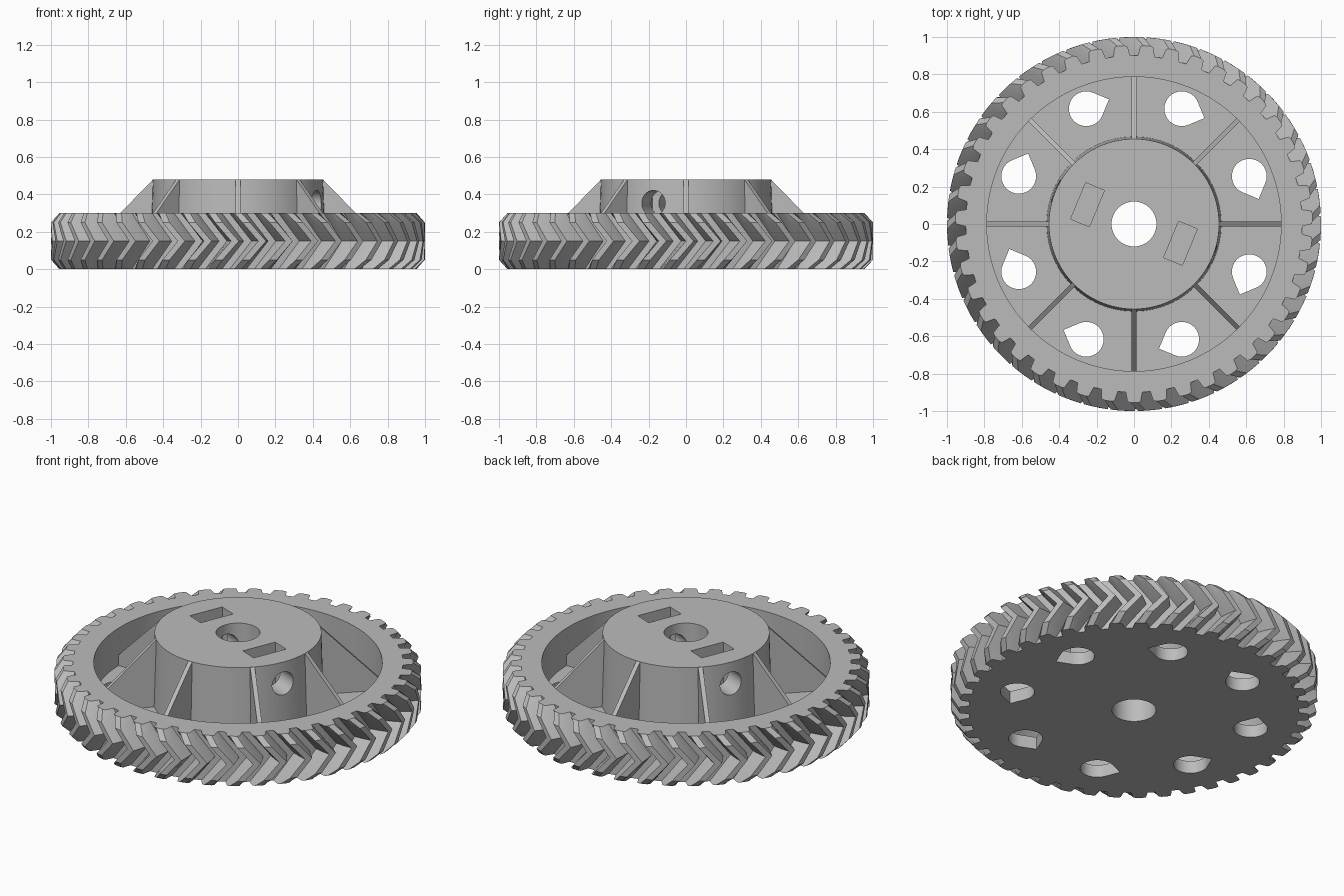
import bpy, bmesh
from math import sin, cos, pi, radians
from mathutils import Matrix

cube = bpy.data.objects.get("Cube")
if cube:
    bpy.data.objects.remove(cube, do_unlink=True)

TEETH = 43
PITCH = 2 * pi / TEETH
TWIST = 0.13
RIM_H, HUB_H, FLOOR = 0.30, 0.48, 0.075
SCREW_ANGLES = (radians(-22.5), radians(157.5))

grey = bpy.data.materials.new("plain_grey")
grey.use_nodes = True
grey.diffuse_color = (0.5, 0.5, 0.5, 1)
grey.node_tree.nodes["Principled BSDF"].inputs["Base Color"].default_value = (0.5, 0.5, 0.5, 1)


def loft(bm, rings, matrix=Matrix()):
    """Closed solid through rings of matching points."""
    layers = [[bm.verts.new(matrix @ Matrix.Translation(p).translation) for p in r] for r in rings]
    n = len(layers[0])
    for low, high in zip(layers, layers[1:]):
        for i in range(n):
            j = (i + 1) % n
            bm.faces.new((low[i], low[j], high[j], high[i]))
    bm.faces.new(layers[0][::-1])
    bm.faces.new(layers[-1])


def prism(bm, outline, z0, z1, matrix=Matrix()):
    loft(bm, [[(x, y, z) for x, y in outline] for z in (z0, z1)], matrix)


def circle(r, n=96):
    return [(r * cos(2 * pi * i / n), r * sin(2 * pi * i / n)) for i in range(n)]


def finish(name, bm):
    bmesh.ops.recalc_face_normals(bm, faces=bm.faces)
    mesh = bpy.data.meshes.new(name)
    bm.to_mesh(mesh)
    bm.free()
    mesh.materials.append(grey)
    obj = bpy.data.objects.new(name, mesh)
    bpy.context.collection.objects.link(obj)
    return obj


def activate(obj):
    bpy.ops.object.select_all(action='DESELECT')
    obj.select_set(True)
    bpy.context.view_layer.objects.active = obj


def cut(obj, bm):
    """Subtract the solid in bm from obj."""
    cutter = finish("cutter", bm)
    cutter.hide_render = True
    mod = obj.modifiers.new("cut", 'BOOLEAN')
    mod.operation, mod.solver, mod.object = 'DIFFERENCE', 'EXACT', cutter
    activate(obj)
    bpy.ops.object.modifier_apply(modifier=mod.name)
    bpy.data.objects.remove(cutter, do_unlink=True)


def cut_prism(obj, outline, z0, z1, matrix=Matrix()):
    bm = bmesh.new()
    prism(bm, outline, z0, z1, matrix)
    cut(obj, bm)


# Herringbone toothed rim, tooth tips chamfered at both ends
half_tooth = [(0.90, 0.34), (0.95, 0.25), (1.0, 0.14)]
profile = [(r, -f) for r, f in half_tooth] + [(r, f) for r, f in reversed(half_tooth)]


def gear_ring(z, limit):
    turn = -pi / 2 + TWIST * (1 - abs(z - RIM_H / 2) / (RIM_H / 2))
    ring = []
    for t in range(TEETH):
        for r, f in profile:
            a = turn + (t + f) * PITCH
            r = min(r, limit)
            ring.append((r * cos(a), r * sin(a), z))
    return ring


bm = bmesh.new()
loft(bm, [gear_ring(z, lim) for z, lim in
          ((0, 0.955), (0.05, 1), (RIM_H / 2, 1), (RIM_H - 0.05, 1), (RIM_H, 0.955))])
gear = finish("toothed_wheel", bm)

# Recess, shaft bore and eight teardrop holes in the web
cut_prism(gear, circle(0.787), FLOOR, 0.6)
cut_prism(gear, circle(0.12, 64), -0.1, 0.6)
R = 0.093
arc = [(R * cos(radians(a)), R * sin(radians(a))) for a in range(45, 316, 9)]
teardrop = arc + [(R * 2 ** 0.5, 0)]
bm = bmesh.new()
for k in range(8):
    spin = Matrix.Rotation(pi / 8 + k * pi / 4, 4, 'Z')
    prism(bm, teardrop, -0.1, 0.2,
          spin @ Matrix.Translation((0.667, 0, 0)) @ Matrix.Rotation(-pi / 2, 4, 'Z'))
cut(gear, bm)

# Raised hub, slightly tapered
bm = bmesh.new()
loft(bm, [[(x, y, z) for x, y in circle(r)] for r, z in ((0.468, FLOOR - 0.03), (0.455, HUB_H))])
hub = finish("hub", bm)
cut_prism(hub, circle(0.12, 64), -0.1, 0.6)

# Nut slots and radial screw holes in the hub
for a in SCREW_ANGLES:
    spin = Matrix.Rotation(a, 4, 'Z')
    slot = [(0.215, -0.105), (0.323, -0.105), (0.323, 0.105), (0.215, 0.105)]
    cut_prism(hub, slot, 0.23, 0.6, spin)
    radial = spin @ Matrix.Translation((0, 0, 0.353)) @ Matrix.Rotation(pi / 2, 4, 'Y')
    cut_prism(hub, circle(0.068, 48), 0.03, 0.6, radial)

# Eight sloping ribs between hub and rim
bm = bmesh.new()
side = [(0.43, 0.05), (0.80, 0.05), (0.80, 0.125), (0.455, 0.479), (0.43, 0.479)]
for k in range(8):
    spin = Matrix.Rotation(k * pi / 4, 4, 'Z') @ Matrix.Rotation(pi / 2, 4, 'X')
    prism(bm, side, -0.013, 0.013, spin)
ribs = finish("ribs", bm)

for obj in (gear, hub, ribs):
    activate(obj)
    bpy.ops.object.shade_smooth_by_angle(angle=radians(20))
